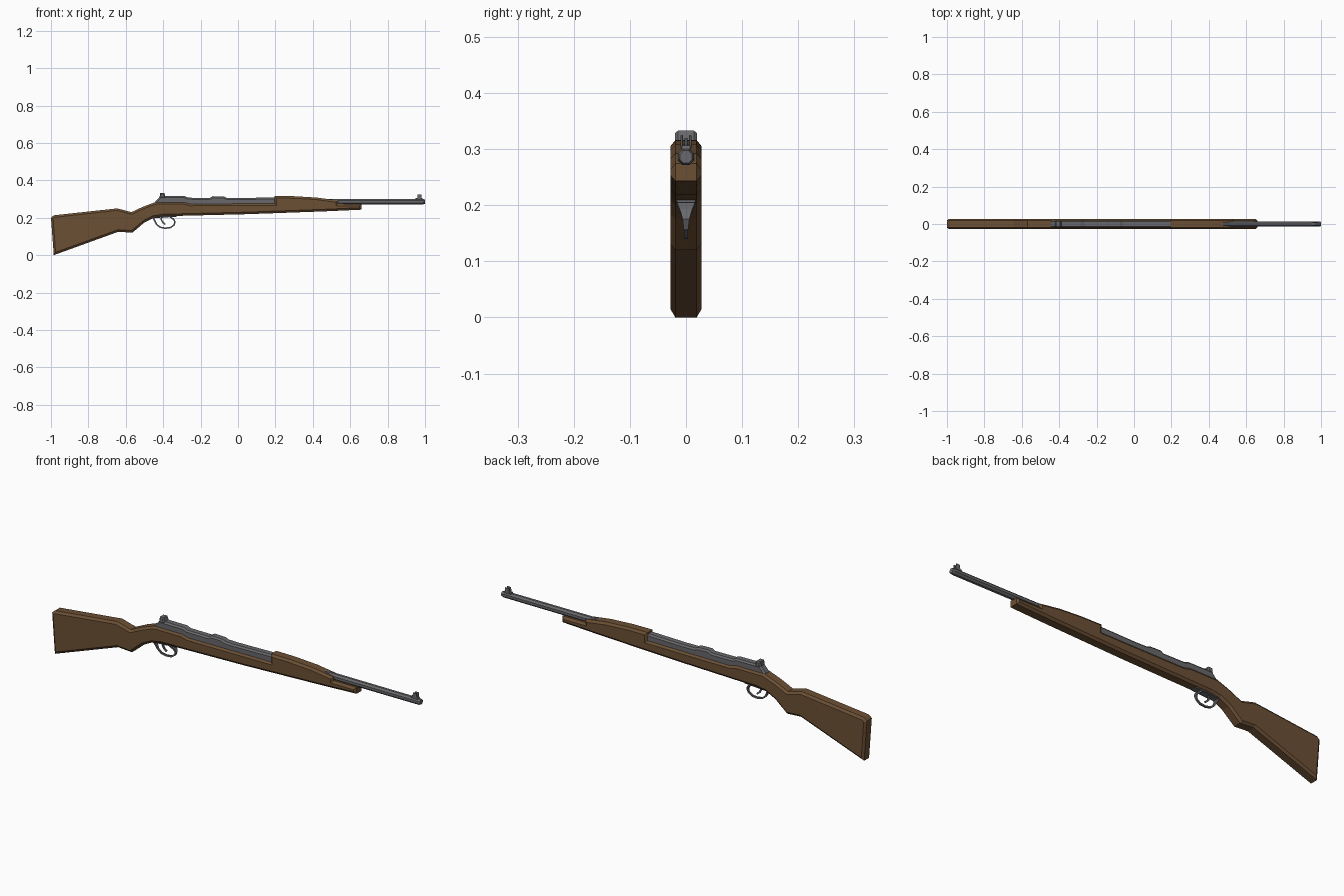
import bpy, bmesh
from math import radians
from mathutils import Vector

if "Cube" in bpy.data.objects:
    bpy.data.objects.remove(bpy.data.objects["Cube"])


def material(name, colour):
    m = bpy.data.materials.new(name)
    m.diffuse_color = (*colour, 1)
    m.use_nodes = True
    m.node_tree.nodes["Principled BSDF"].inputs["Base Color"].default_value = m.diffuse_color
    return m


WOOD = material("walnut", (0.15, 0.08, 0.035))
METAL = material("dark_steel", (0.14, 0.14, 0.15))


def finish(name, bm, mat):
    bmesh.ops.recalc_face_normals(bm, faces=bm.faces)
    mesh = bpy.data.meshes.new(name)
    bm.to_mesh(mesh)
    bm.free()
    mesh.materials.append(mat)
    ob = bpy.data.objects.new(name, mesh)
    bpy.context.collection.objects.link(ob)
    return ob


def inset(points, d):
    """Move a clockwise x/z outline inward by d with mitred corners."""
    out, n = [], len(points)
    for i in range(n):
        a, b, c = (Vector(points[(i + k) % n]) for k in (-1, 0, 1))
        u, v = (b - a).normalized(), (c - b).normalized()
        n1, n2 = Vector((u.y, -u.x)), Vector((v.y, -v.x))
        out.append(b + (n1 + n2) * (d / (1 + n1.dot(n2))))
    return out


def slab(name, outline, half, flat, d, mat):
    """Outline extruded across y, with a chamfer along both side rims."""
    bm = bmesh.new()
    inner = inset(outline, d)
    rings = [[bm.verts.new((p[0], y, p[1])) for p in pts]
             for pts, y in ((inner, -half), (outline, -flat),
                            (outline, flat), (inner, half))]
    n = len(outline)
    for r, s in zip(rings, rings[1:]):
        for i in range(n):
            j = (i + 1) % n
            bm.faces.new((r[i], r[j], s[j], s[i]))
    bm.faces.new(rings[0])
    bm.faces.new(rings[-1])
    return finish(name, bm, mat)


def strip(name, path, thick, mat):
    """Bent bar: path of (x, z, half width in y)."""
    bm = bmesh.new()
    rings = []
    for i, (x, z, w) in enumerate(path):
        a, b = path[max(i - 1, 0)], path[min(i + 1, len(path) - 1)]
        t = Vector((b[0] - a[0], b[1] - a[1])).normalized() * thick / 2
        rings.append([bm.verts.new((x - s * t.y, y, z + s * t.x))
                      for s, y in ((-1, -w), (-1, w), (1, w), (1, -w))])
    for r, s in zip(rings, rings[1:]):
        for k in range(4):
            m = (k + 1) % 4
            bm.faces.new((r[k], r[m], s[m], s[k]))
    bm.faces.new(rings[0])
    bm.faces.new(rings[-1])
    return finish(name, bm, mat)


def tube(name, sections, z, mat, sides=8):
    """Faceted bar along x from (x, radius) sections."""
    from math import cos, sin, pi
    bm = bmesh.new()
    rings = [[bm.verts.new((x, r * cos((k + .5) * 2 * pi / sides),
                            z + r * sin((k + .5) * 2 * pi / sides)))
              for k in range(sides)] for x, r in sections]
    for r, s in zip(rings, rings[1:]):
        for k in range(sides):
            m = (k + 1) % sides
            bm.faces.new((r[k], r[m], s[m], s[k]))
    bm.faces.new(rings[0])
    bm.faces.new(rings[-1])
    return finish(name, bm, mat)


# Wooden stock with grip, fore-end and raised handguard
slab("stock", [
    (-0.985, 0.0), (-1.0, 0.2), (-0.985, 0.213), (-0.645, 0.25),
    (-0.57, 0.23), (-0.51, 0.258), (-0.44, 0.284), (-0.29, 0.284),
    (-0.255, 0.275), (0.195, 0.277), (0.195, 0.316), (0.3, 0.315),
    (0.42, 0.308), (0.535, 0.292), (0.535, 0.275), (0.66, 0.274),
    (0.66, 0.243), (0.46, 0.234), (0.05, 0.219), (-0.4, 0.208),
    (-0.45, 0.2), (-0.5, 0.175), (-0.565, 0.12), (-0.64, 0.125),
], 0.028, 0.019, 0.011, WOOD)

# Receiver and bolt cover
slab("receiver", [
    (-0.445, 0.265), (-0.445, 0.284), (-0.415, 0.316), (-0.285, 0.315),
    (-0.265, 0.307), (-0.15, 0.306), (-0.135, 0.315), (-0.075, 0.313),
    (-0.06, 0.306), (0.0, 0.305), (0.21, 0.309), (0.21, 0.265),
], 0.02, 0.013, 0.008, METAL)

# Rear sight block
slab("rear_sight", [(-0.42, 0.305), (-0.416, 0.333), (-0.395, 0.333),
                    (-0.385, 0.305)], 0.02, 0.014, 0.005, METAL)

# Barrel with chamfered muzzle
tube("barrel", [(0.18, 0.0165), (0.97, 0.0155), (0.99, 0.0155), (1.0, 0.012)],
     0.286, METAL)

# Front sight: base, two ears and a post
slab("front_sight_base", [(0.945, 0.292), (0.95, 0.306), (0.985, 0.306),
                          (0.99, 0.292)], 0.009, 0.007, 0.002, METAL)
for side in (-1, 1):
    ear = slab("front_sight_ear", [(0.958, 0.3), (0.96, 0.325), (0.98, 0.325),
                                   (0.982, 0.3)], 0.002, 0.0015, 0.001, METAL)
    ear.location.y = side * 0.0075
slab("front_sight_post", [(0.964, 0.3), (0.964, 0.32), (0.976, 0.32),
                          (0.976, 0.3)], 0.0025, 0.002, 0.001, METAL)

# Trigger guard, flared where it meets the stock
strip("trigger_guard", [
    (-0.455, 0.206, 0.016), (-0.446, 0.185, 0.008), (-0.436, 0.165, 0.004),
    (-0.418, 0.15, 0.004), (-0.39, 0.144, 0.004), (-0.362, 0.147, 0.004),
    (-0.343, 0.16, 0.004), (-0.337, 0.175, 0.006), (-0.343, 0.19, 0.011),
    (-0.365, 0.207, 0.018)], 0.008, METAL)
slab("guard_plate", [(-0.45, 0.198), (-0.45, 0.215), (-0.33, 0.215),
                     (-0.33, 0.205)], 0.018, 0.016, 0.002, METAL)

# Trigger
strip("trigger", [(-0.408, 0.207, 0.004), (-0.41, 0.19, 0.004),
                  (-0.402, 0.175, 0.0035), (-0.388, 0.164, 0.003)],
      0.008, METAL)
